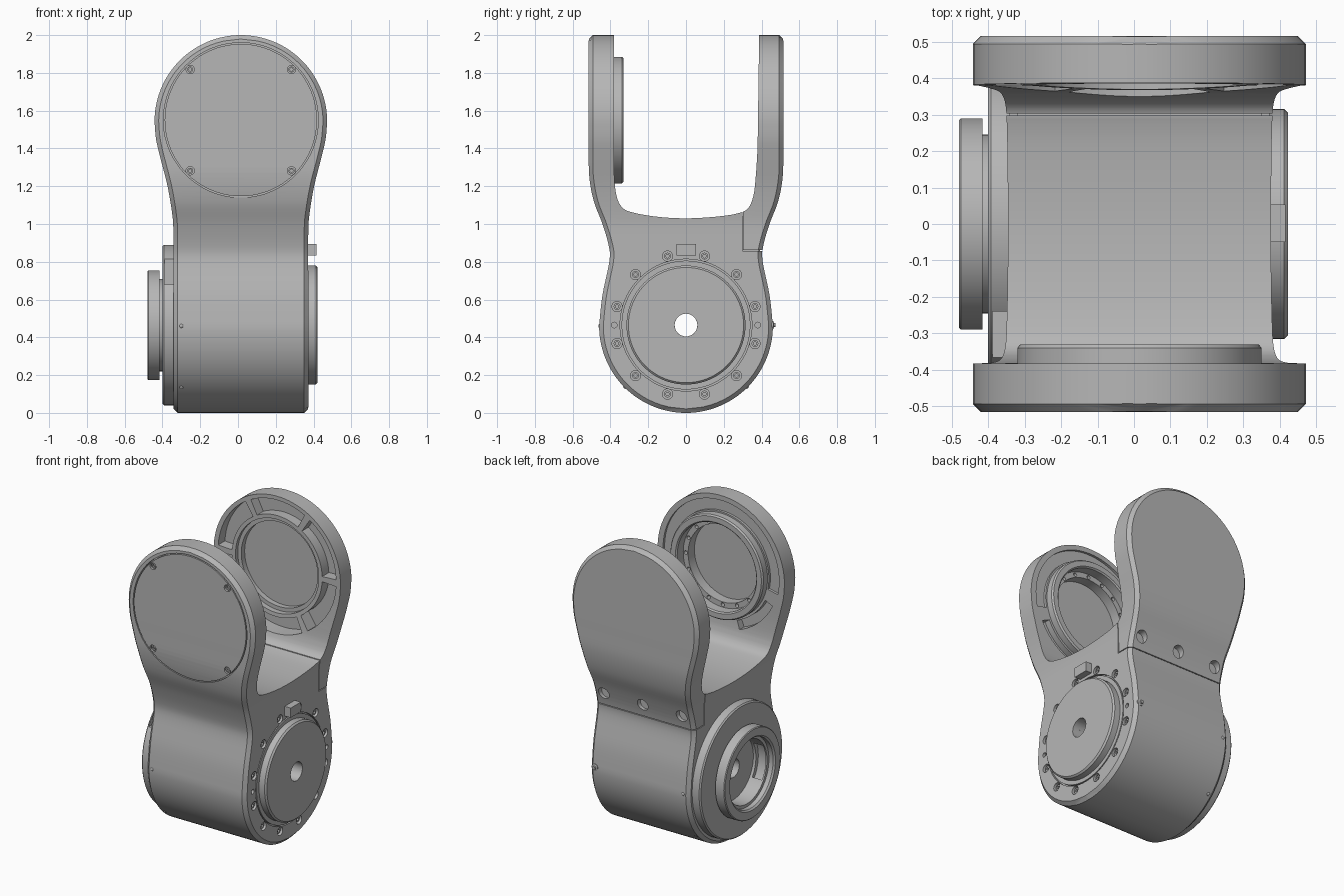
import bpy, bmesh, math
from mathutils import Vector

if "Cube" in bpy.data.objects:
    bpy.data.objects.remove(bpy.data.objects["Cube"], do_unlink=True)

grey = bpy.data.materials.new("machined_grey")
grey.use_nodes = True
grey.diffuse_color = (0.47, 0.47, 0.47, 1)
grey.node_tree.nodes["Principled BSDF"].inputs["Base Color"].default_value = grey.diffuse_color

CX = 0.015             # centre of the arms in x
HUB = (0, 0.465)       # lower joint axis (y, z)
HEAD = (CX, 1.55)      # upper joint axis (x, z)


def place(axis, a, b, h):
    return Vector((h, a, b)) if axis == "X" else Vector((a, h, b))


def lathe(bm, prof, axis, c, n=80):
    """Revolve a closed (radius, height) loop about an axis through c."""
    rows = []
    for r, h in prof:
        if r == 0:
            rows.append([bm.verts.new(place(axis, *c, h))] * n)
        else:
            rows.append([bm.verts.new(place(axis, c[0] + r * math.cos(math.tau * j / n),
                                            c[1] + r * math.sin(math.tau * j / n), h)) for j in range(n)])
    for p, q in zip(rows, rows[1:] + rows[:1]):
        for j in range(n):
            k = (j + 1) % n
            f = list(dict.fromkeys((p[j], p[k], q[k], q[j])))
            if len(f) > 2:
                bm.faces.new(f)


def disc(bm, r, h0, h1, axis, c, n=80):
    lathe(bm, [(0, h0), (r, h0), (r, h1), (0, h1)], axis, c, n)


def tube(bm, r0, r1, h0, h1, axis, c):
    lathe(bm, [(r0, h0), (r1, h0), (r1, h1), (r0, h1)], axis, c)


def prism(bm, pts, h0, h1, axis):
    lo, hi = ([bm.verts.new(place(axis, a, b, h)) for a, b in pts] for h in (h0, h1))
    bm.faces.new(lo)
    bm.faces.new(hi)
    for i in range(len(pts)):
        k = (i + 1) % len(pts)
        bm.faces.new((lo[i], lo[k], hi[k], hi[i]))


def box(bm, a0, a1, b0, b1, h0, h1, axis):
    prism(bm, [(a0, b0), (a1, b0), (a1, b1), (a0, b1)], h0, h1, axis)


def sector(bm, r0, r1, deg0, deg1, h0, h1, axis, c):
    n = max(10, round((deg1 - deg0) / 4.5))
    ang = [math.radians(deg0 + (deg1 - deg0) * i / n) for i in range(n + 1)]
    pts = [(c[0] + r * math.cos(a), c[1] + r * math.sin(a))
           for r, seq in ((r0, ang), (r1, ang[::-1])) for a in seq]
    prism(bm, pts, h0, h1, axis)


def screw(bm, r, h0, h1, axis, c):
    mid = (h0 + h1) / 2
    lathe(bm, [(0, h0), (r, h0), (r, h1), (r / 2, h1), (r / 2, mid), (0, mid)], axis, c, 18)


def finish(name, bm):
    bmesh.ops.recalc_face_normals(bm, faces=bm.faces[:])
    me = bpy.data.meshes.new(name)
    bm.to_mesh(me)
    bm.free()
    ob = bpy.data.objects.new(name, me)
    bpy.context.collection.objects.link(ob)
    me.materials.append(grey)
    return ob


def select(ob):
    bpy.ops.object.select_all(action="DESELECT")
    ob.select_set(True)
    bpy.context.view_layer.objects.active = ob


def cut(ob, bm):
    tool = finish("cutter", bm)
    tool.hide_render = True
    mod = ob.modifiers.new("cut", "BOOLEAN")
    mod.operation, mod.solver, mod.object = "DIFFERENCE", "EXACT", tool
    select(ob)
    bpy.ops.object.modifier_apply(modifier=mod.name)
    bpy.data.objects.remove(tool, do_unlink=True)


def spline(pts, k=6):
    """Smooth curve through the points."""
    p = [Vector(q) for q in [pts[0]] + pts + [pts[-1]]]
    out = []
    for i in range(1, len(p) - 2):
        a, b, c, d = p[i - 1:i + 3]
        for s in range(k):
            t = s / k
            out.append(0.5 * (2 * b + (c - a) * t + (2 * a - 5 * b + 4 * c - d) * t * t
                              + (3 * b - a - 3 * c + d) * t ** 3))
    return out + [p[-1]]


def lookup(curve, z):
    for p, q in zip(curve, curve[1:]):
        if p.x <= z <= q.x:
            return p.y + (q.y - p.y) * (z - p.x) / max(q.x - p.x, 1e-9)
    return curve[-1].y


# Fork body: chamfered sections stacked upwards
depth = spline([(.46, .46), (.62, .443), (.8, .406), (.88, .408), (1, .442), (1.12, .488),
                (1.25, .512), (1.4, .515), (1.7, .515), (2, .515)])
width = spline([(0, .357), (.35, .357), (.7, .357), (.95, .357), (1.05, .363), (1.2, .388), (1.35, .426),
                (1.45, .449), (1.543, .457)])
R0, R1, Z1, C = .46, .457, 1.543, .022


def arc(r, dz):
    return math.sqrt(max(r * r - dz * dz, 0))


def section(z):
    if z < R0:
        w, wi = arc(R0, z - R0), arc(R0 - C, z - R0)
    else:
        w = lookup(depth, z)
        wi = w - C
    if z > Z1:
        x, xi = arc(R1, z - Z1), arc(R1 - C, z - Z1)
    else:
        x = lookup(width, z)
        xi = x - C
    x -= max(0, C - z)
    w -= max(0, z - (2 - C))
    wi, xi = max(min(wi, w - .001), .003), max(min(xi, x - .001), .003)
    return [(x, -wi), (x, wi), (xi, w), (-xi, w), (-x, wi), (-x, -wi), (-xi, -w), (xi, -w)]


rise = [math.radians(3 + 87 * i / 24) for i in range(25)]
zs = [R0 - R0 * math.cos(a) for a in rise]
zs += [R0 + (Z1 - R0) * i / 44 for i in range(1, 44)]
zs += [Z1 + R1 * math.cos(a) for a in rise[::-1]]
bm = bmesh.new()
rings = [[bm.verts.new((CX + x, y, z)) for x, y in section(z)] for z in zs]
for lo, hi in zip(rings, rings[1:]):
    for i in range(8):
        k = (i + 1) % 8
        bm.faces.new((lo[i], lo[k], hi[k], hi[i]))
bm.faces.new(rings[0])
bm.faces.new(rings[-1])
body = finish("fork_body", bm)

# Slot between the arms
bm = bmesh.new()
slot = spline([(-.382, 1.4), (-.38, 1.26), (-.368, 1.15), (-.335, 1.085), (-.27, 1.058), (-.14, 1.037),
               (0, 1.03), (.14, 1.037), (.26, 1.053), (.325, 1.08), (.357, 1.15), (.37, 1.26), (.379, 1.4)])
prism(bm, [(-.382, 2.2)] + [tuple(p) for p in slot] + [(.39, 2.2)], -.8, .8, "X")
cut(body, bm)

bolts = bmesh.new()
bm = bmesh.new()
# Parting seam of the rear arm
prism(bm, [(.298, 1.1), (.298, .858), (.7, .858), (.7, .863), (.303, .863), (.303, 1.1)], -.8, .8, "X")
# Round cover on the front arm, with four screws
tube(bm, .403, .41, -.6, -.485, "Y", HEAD)
for sx in (-1, 1):
    for sz in (-1, 1):
        c = (CX + sx * .268, HEAD[1] + sz * .268)
        disc(bm, .022, -.6, -.497, "Y", c, 20)
        screw(bolts, .016, -.49, -.508, "Y", c)
# Bearing bore, sunken panel and curved low pockets inside the front arm
disc(bm, .3, -.465, -.3, "Y", HEAD)
sector(bm, .345, .418, -12, 192, -.398, -.3, "Y", HEAD)
for a in (-70, -155):
    sector(bm, .35, .408, a, a + 45, -.42, -.3, "Y", HEAD)
# Ribbed pockets and stepped centre inside the rear arm
for k in range(6):
    sector(bm, .325, .425, 60 * k + 3, 60 * k + 57, .3, .45, "Y", HEAD)
lathe(bm, [(0, .3), (.3, .3), (.3, .405), (.275, .405), (.275, .44), (0, .44)], "Y", HEAD)
# Rear arm fixing bolts
for dx in (-.28, 0, .28):
    disc(bm, .038, .37, .6, "Y", (CX + dx, .945), 28)
    screw(bolts, .027, .36, .392, "Y", (CX + dx, .945))
# Groove and bolt circle around the drive disc
tube(bm, .341, .349, .355, .5, "X", HUB)
for k in range(12):
    a = math.radians(15 + 30 * k)
    c = (.378 * math.cos(a), HUB[1] + .378 * math.sin(a))
    disc(bm, .027, .345, .5, "X", c, 24)
    screw(bolts, .018, .34, .362, "X", c)
for s in (-1, 1):
    disc(bm, .015, .35, .5, "X", (s * .38, HUB[1]), 16)
# Through hole along the lower joint
disc(bm, .06, -.7, .7, "X", HUB, 40)
cut(body, bm)

# Key that closes the seam inside the body
bm = bmesh.new()
box(bm, .28, .392, .84, 1.04, -.32, .35, "X")
key = finish("seam_key", bm)

# Bearing ring inside the front arm
bm = bmesh.new()
lathe(bm, [(.335, -.47), (.335, -.34), (.327, -.33), (.293, -.33), (.285, -.338), (.285, -.4),
           (.25, -.4), (.25, -.47)], "Y", HEAD)
ring = finish("bearing_ring", bm)
bm = bmesh.new()
for k in range(16):
    a = math.tau * k / 16
    disc(bm, .012, -.43, -.38, "Y", (HEAD[0] + .267 * math.cos(a), HEAD[1] + .267 * math.sin(a)), 14)
cut(ring, bm)

# Drive disc
bm = bmesh.new()
lathe(bm, [(.06, .36), (.315, .36), (.315, .412), (.305, .422), (.06, .422)], "X", HUB)
drive = finish("drive_disc", bm)

# Output flange with its backing plate, edge notch and inner relief
bm = bmesh.new()
lathe(bm, [(.425, -.335), (.425, -.392), (.417, -.4), (.245, -.4), (.245, -.415), (.29, -.415), (.29, -.475),
           (.285, -.48), (.235, -.48), (.225, -.47), (.225, -.44), (.205, -.44), (.205, -.335)], "X", HUB)
flange = finish("output_flange", bm)
bm = bmesh.new()
box(bm, -.5, -.24, .68, .82, -.388, -.32, "X")
sector(bm, .19, .23, 150, 215, -.43, -.36, "X", HUB)
cut(flange, bm)

# Stop tab
bm = bmesh.new()
box(bm, -.05, .053, .832, .895, .36, .415, "X")
tab = finish("stop_tab", bm)

# Rear knob and side pins
bm = bmesh.new()
lathe(bm, [(0, .43), (.022, .43), (.022, .462), (.011, .465), (.011, .475), (0, .475)], "Y", (.335, .465), 20)
knob = finish("rear_knob", bm)
for s in (-1, 1):
    for a in (0, math.radians(-45)):
        geo = bmesh.ops.create_icosphere(bolts, subdivisions=2, radius=.014)
        r = R0 - .009
        bmesh.ops.translate(bolts, verts=geo["verts"], vec=(-.3, s * r * math.cos(a), R0 + r * math.sin(a)))
heads = finish("bolt_heads", bolts)

for ob in (body, key, ring, drive, flange, tab, knob, heads):
    select(ob)
    bpy.ops.object.shade_smooth_by_angle(angle=math.radians(30))
